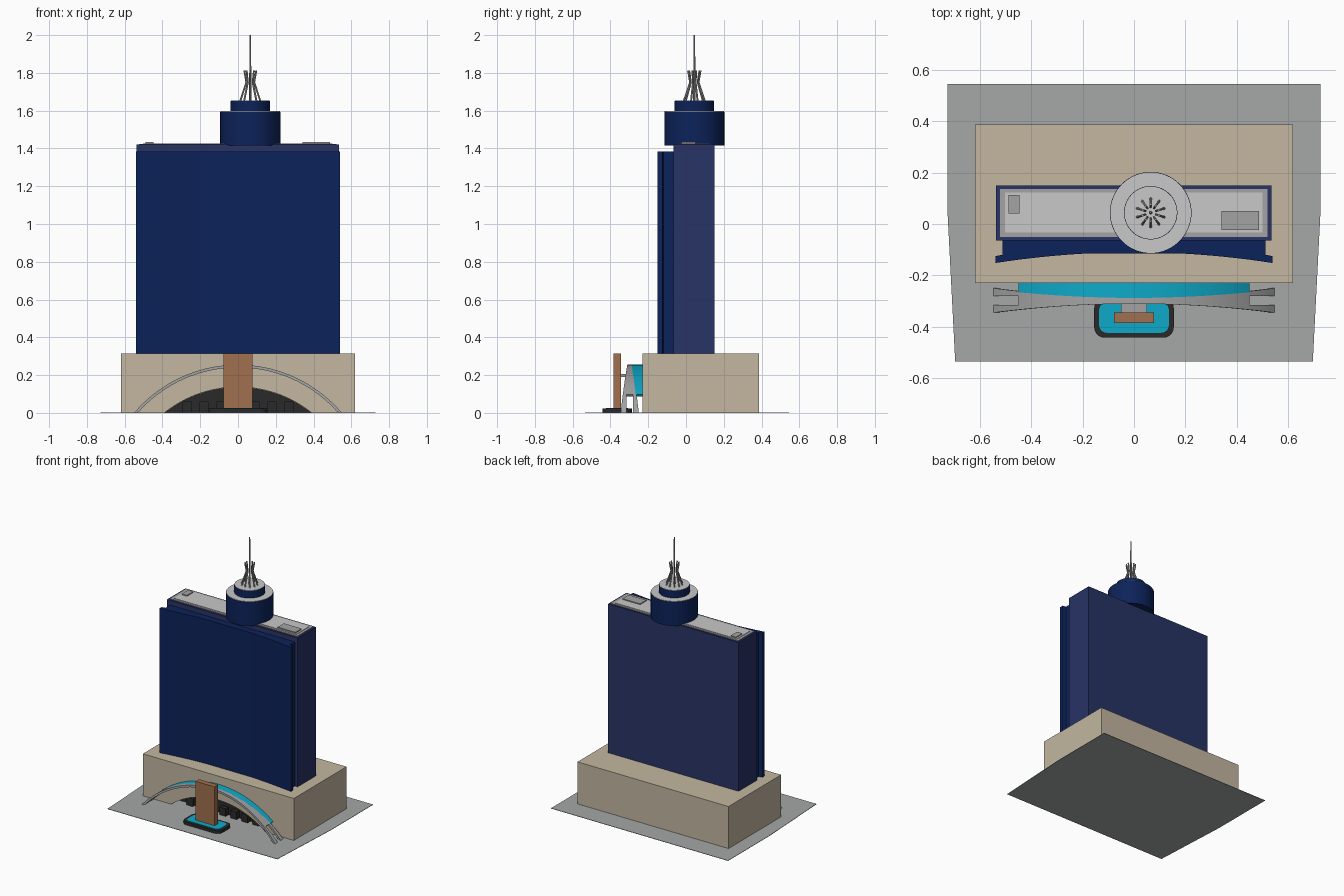
import bpy, bmesh, math
from mathutils import Vector

if "Cube" in bpy.data.objects:
    bpy.data.objects.remove(bpy.data.objects["Cube"])


def mat(name, rgb):
    m = bpy.data.materials.new(name)
    lin = [(c / 255 / 12.92) if c / 255 <= 0.04045 else ((c / 255 + 0.055) / 1.055) ** 2.4 for c in rgb]
    m.diffuse_color = (*lin, 1)
    m.use_nodes = True
    m.node_tree.nodes["Principled BSDF"].inputs["Base Color"].default_value = m.diffuse_color
    return m


DEEP = mat("deep_navy", (12, 34, 90))
NAVY = mat("slate_navy", (40, 51, 102))
SAND = mat("sandstone", (195, 183, 160))
PAVE = mat("paving_grey", (165, 168, 167))
ROOF = mat("light_roof_grey", (200, 200, 200))
STEEL = mat("steel_grey", (163, 164, 163))
BROWN = mat("copper_brown", (160, 112, 78))
CYAN = mat("cyan", (14, 170, 202))
DARK = mat("charcoal", (42, 42, 42))


def finish(name, bm, material, smooth=False):
    bmesh.ops.recalc_face_normals(bm, faces=bm.faces)
    me = bpy.data.meshes.new(name)
    bm.to_mesh(me)
    bm.free()
    ob = bpy.data.objects.new(name, me)
    bpy.context.collection.objects.link(ob)
    me.materials.append(material)
    if smooth:
        bpy.ops.object.select_all(action='DESELECT')
        ob.select_set(True)
        bpy.context.view_layer.objects.active = ob
        bpy.ops.object.shade_smooth_by_angle(angle=math.radians(35))
    return ob


def box(name, x0, x1, y0, y1, z0, z1, material):
    return prism(name, [(x0, y0), (x1, y0), (x1, y1), (x0, y1)], z0, z1, material)


def prism(name, pts, lo, hi, material, axis='z', smooth=False):
    """Extrude a flat outline along z, or along y when axis is 'y'."""
    bm = bmesh.new()
    put = (lambda p, h: (p[0], p[1], h)) if axis == 'z' else (lambda p, h: (p[0], h, p[1]))
    a = [bm.verts.new(put(p, lo)) for p in pts]
    b = [bm.verts.new(put(p, hi)) for p in pts]
    n = len(pts)
    bm.faces.new(a[::-1])
    bm.faces.new(b)
    for i in range(n):
        j = (i + 1) % n
        bm.faces.new((a[i], a[j], b[j], b[i]))
    return finish(name, bm, material, smooth)


def tube(name, p, q, r0, r1, material, segs=10):
    p, q = Vector(p), Vector(q)
    d = q - p
    bm = bmesh.new()
    bmesh.ops.create_cone(bm, cap_ends=True, segments=segs, radius1=r0, radius2=r1, depth=d.length)
    rot = d.to_track_quat('Z', 'Y').to_matrix()
    for v in bm.verts:
        v.co = rot @ v.co + (p + q) / 2
    return finish(name, bm, material, True)


def rounded(x, y0, y1, r):
    pts = []
    for cx, cy, a0 in ((x - r, y1 - r, 0), (r - x, y1 - r, 90), (r - x, y0 + r, 180), (x - r, y0 + r, 270)):
        for k in range(7):
            a = math.radians(a0 + 15 * k)
            pts.append((cx + r * math.cos(a), cy + r * math.sin(a)))
    return pts


ARC_R, ARC_Z = 0.7206, -0.4656


def ribbon(name, x0, x1, ylo, yhi, thick, material, n=24):
    """Band following the entrance arch, with its depth given by two functions of x."""
    bm = bmesh.new()
    rings = []
    for i in range(n + 1):
        x = x0 + (x1 - x0) * i / n
        a = math.asin(x / ARC_R)
        ring = []
        for r, y in ((ARC_R, ylo(x)), (ARC_R, yhi(x)), (ARC_R - thick, yhi(x)), (ARC_R - thick, ylo(x))):
            ring.append(bm.verts.new((r * math.sin(a), y, max(0, r * math.cos(a) + ARC_Z))))
        rings.append(ring)
    for s, t in zip(rings, rings[1:]):
        for k in range(4):
            m = (k + 1) % 4
            bm.faces.new((s[k], s[m], t[m], t[k]))
    bm.faces.new(rings[0])
    bm.faces.new(rings[-1])
    return finish(name, bm, material, True)


# Paved ground plate
prism("plaza", [(-0.697, -0.535), (0.697, -0.535), (0.727, 0.05), (0.727, 0.545),
                (-0.727, 0.545), (-0.727, 0.05)], 0, 0.003, PAVE)

# Podium with an arched entrance recess
podium = box("podium", -0.62, 0.62, -0.23, 0.387, 0.002, 0.315, SAND)
R, CZ = 0.6237, -0.4867
half = math.asin(0.39 / R)
arch = [(R * math.sin(half * k / 16), R * math.cos(half * k / 16) + CZ) for k in range(-16, 17)]
cutter = prism("recess_cutter", [(-0.39, -0.05)] + arch + [(0.39, -0.05)], -0.3, -0.14, SAND, 'y')
cutter.hide_render = True
mod = podium.modifiers.new("recess", 'BOOLEAN')
mod.object = cutter
mod.operation = 'DIFFERENCE'
mod.solver = 'EXACT'
bpy.context.view_layer.objects.active = podium
bpy.ops.object.modifier_apply(modifier="recess")
bpy.data.objects.remove(cutter)
prism("entrance_wall", [(x, max(z - 0.001, 0.003)) for x, z in arch], -0.148, -0.139, DARK, 'y')
for i, x in enumerate((-0.27, -0.18, -0.09, 0, 0.09, 0.18, 0.27)):
    box(f"entrance_bay_{i}", x - 0.025, x + 0.025, -0.18, -0.146, 0.003, 0.06, DARK)

# Entrance canopy and forked arch
ribbon("canopy", -0.45, 0.45, lambda x: -0.288 + 0.022 * (x / 0.45) ** 2, lambda x: -0.228, 0.012, CYAN, 40)
MID = -0.298


def spread(x):
    return 0.013 + 0.035 * (x / 0.55) ** 2


ribbon("arch_band", -0.45, 0.45, lambda x: MID - spread(x), lambda x: MID + spread(x), 0.015, STEEL, 40)
for s, side in ((-1, "left"), (1, "right")):
    ribbon(f"arch_front_leg_{side}", s * 0.45, s * 0.55, lambda x: MID - spread(x), lambda x: MID - 0.018, 0.015, STEEL, 6)
    ribbon(f"arch_back_leg_{side}", s * 0.45, s * 0.55, lambda x: MID + 0.018, lambda x: MID + spread(x), 0.015, STEEL, 6)

# Pool and standing slab
prism("pool_rim", rounded(0.155, -0.443, -0.287, 0.04), 0.002, 0.024, DARK)
prism("pool_water", rounded(0.136, -0.424, -0.306, 0.03), 0.02, 0.027, CYAN)
box("standing_slab", -0.078, 0.078, -0.385, -0.345, 0.025, 0.315, BROWN)
box("slab_bracket", -0.05, 0.05, -0.346, -0.305, 0.19, 0.205, STEEL)

# Main tower and concave front screen
box("tower_body", -0.537, 0.535, -0.065, 0.15, 0.314, 1.42, NAVY)
box("screen_core", -0.513, 0.513, -0.115, -0.064, 0.314, 1.385, DEEP)
curve = [(0.54 * k / 12, -0.11 - 0.042 * (k / 12) ** 2) for k in range(-12, 13)]
back = [(0.54, -0.125), (0.512, -0.12), (0.512, -0.09), (-0.512, -0.09), (-0.512, -0.12), (-0.54, -0.125)]
prism("front_screen", curve + back, 0.314, 1.385, DEEP, smooth=True)

# Roof terrace and plant boxes
box("roof_border", -0.523, 0.521, -0.05, 0.137, 1.415, 1.424, STEEL)
box("roof_deck", -0.503, 0.501, -0.034, 0.122, 1.42, 1.427, ROOF)
box("roof_box_left", -0.49, -0.447, 0.04, 0.113, 1.425, 1.434, STEEL)
box("roof_box_right", 0.342, 0.488, -0.023, 0.05, 1.425, 1.434, STEEL)

# Round crown drums
CX, CY = 0.065, 0.044
for name, r, z0, z1 in (("lower_drum", 0.159, 1.415, 1.594), ("upper_drum", 0.104, 1.59, 1.65)):
    tube(name, (CX, CY, z0), (CX, CY, z1), r, r, DEEP, 64)
    tube(name + "_roof", (CX, CY, z1 - 0.002), (CX, CY, z1 + 0.003), r - 0.002, r - 0.002, ROOF, 64)

# Mast with a ring of flared struts
tube("mast", (CX, CY, 1.65), (CX, CY, 2.0), 0.007, 0.004, STEEL)
for i in range(10):
    a = 2 * math.pi * i / 10 + math.pi / 2
    pts = [(CX + r * math.cos(a), CY + r * math.sin(a), z)
           for r, z in ((0.056, 1.65), (0.022, 1.75), (0.033, 1.812))]
    tube(f"strut_lower_{i}", pts[0], pts[1], 0.005, 0.005, STEEL, 6)
    tube(f"strut_upper_{i}", pts[1], pts[2], 0.005, 0.005, STEEL, 6)
